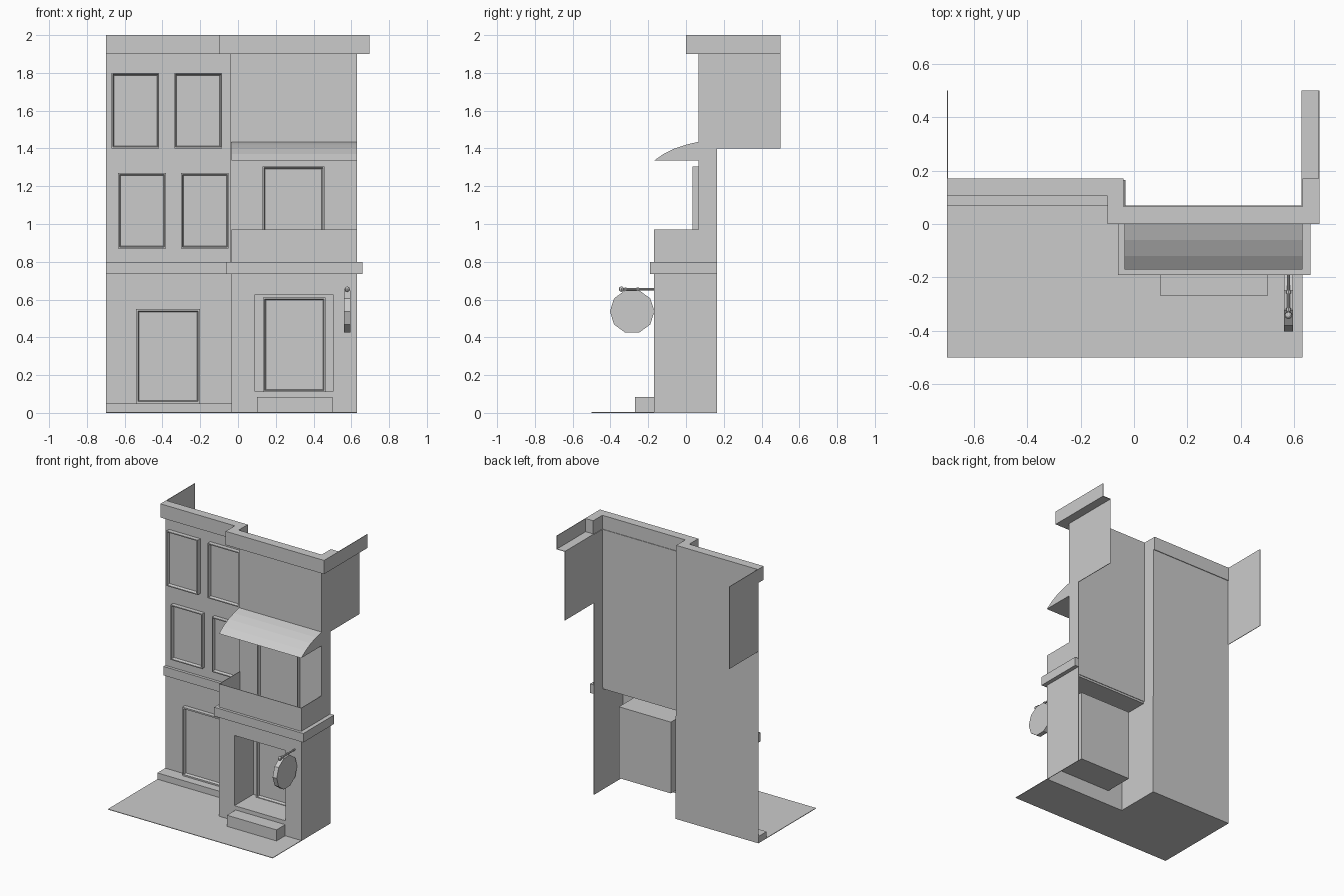
import bpy, bmesh, math
from mathutils import Matrix, Vector

old = bpy.data.objects.get("Cube")
if old:
    bpy.data.objects.remove(old, do_unlink=True)

grey = bpy.data.materials.new("plain grey")
grey.use_nodes = True
GREY = (0.6, 0.6, 0.6, 1)
grey.diffuse_color = GREY
grey.node_tree.nodes["Principled BSDF"].inputs["Base Color"].default_value = GREY
T = 0.004  # thickness of the sheet walls


def finish(name, bm):
    bmesh.ops.recalc_face_normals(bm, faces=bm.faces)
    mesh = bpy.data.meshes.new(name)
    bm.to_mesh(mesh)
    bm.free()
    mesh.materials.append(grey)
    ob = bpy.data.objects.new(name, mesh)
    bpy.context.collection.objects.link(ob)
    return ob


def add_box(bm, x, y, z):
    size = Vector((x[1] - x[0], y[1] - y[0], z[1] - z[0]))
    mid = Vector((sum(x) / 2, sum(y) / 2, sum(z) / 2))
    mat = Matrix.Translation(mid) @ Matrix.Diagonal(size.to_4d())
    bmesh.ops.create_cube(bm, size=1, matrix=mat)


def box(name, x, y, z):
    bm = bmesh.new()
    add_box(bm, x, y, z)
    return finish(name, bm)


def recessed(name, x, y, z, border, depth, lip=0.0):
    """Box whose front face has a border and a sunk panel."""
    bm = bmesh.new()
    add_box(bm, x, y, z)
    bm.normal_update()
    front = min(bm.faces, key=lambda f: f.calc_center_median().y)
    bmesh.ops.inset_region(bm, faces=[front], thickness=border)
    if lip:
        bmesh.ops.inset_region(bm, faces=[front], thickness=lip)
    for v in front.verts:
        v.co.y += depth
    return finish(name, bm)


def prism(name, profile, x0, x1):
    """Extrude a (y, z) profile along x."""
    bm = bmesh.new()
    face = bm.faces.new([bm.verts.new((x0, y, z)) for y, z in profile])
    new = bmesh.ops.extrude_face_region(bm, geom=[face])["geom"]
    for v in new:
        if isinstance(v, bmesh.types.BMVert):
            v.co.x = x1
    return finish(name, bm)


def rod(name, centre, radius, length, axis, sides):
    bm = bmesh.new()
    turn = Matrix.Rotation(math.pi / 2, 4, axis)
    bmesh.ops.create_cone(bm, cap_ends=True, segments=sides, radius1=radius,
                          radius2=radius, depth=length,
                          matrix=Matrix.Translation(centre) @ turn)
    return finish(name, bm)


L, M, R = -0.70, -0.035, 0.63      # left edge, wing joint, right edge
WING, UPPER, SHOP = 0.165, 0.065, -0.17  # front planes of the walls

# Pavement
box("pavement_wing", (L, M), (-0.5, WING), (0, T))
box("pavement_shop", (M, R), (-0.5, SHOP), (0, T))

# Left wing
box("wing_wall", (L, M), (WING - T, WING), (0, 1.9))
box("wing_plinth", (L, M), (0.07, WING), (0, 0.05))
box("wing_band", (L, M), (0.14, WING), (0.735, 0.8))
box("wing_cornice", (L, -0.1), (0.105, 0.17), (1.9, 2))
box("wing_side_return", (L, L + T), (WING, 0.5), (1.4, 2))
recessed("wing_door", (-0.54, -0.2), (0.13, WING), (0.05, 0.55), 0.015, 0.02, 0.008)

# Wing windows, two staggered rows
for row, left, low in (("upper", -0.67, 1.4), ("lower", -0.635, 0.87)):
    for i in range(2):
        x = left + i * 0.333
        recessed(f"{row}_window_{i + 1}", (x, x + 0.253), (0.13, WING),
                 (low, low + 0.4), 0.01, 0.02, 0.008)

# Right upper wall and returns
box("upper_wall", (M, R), (UPPER, UPPER + T), (0.75, 1.9))
box("joint_return", (M - T, M), (UPPER, WING), (0.75, 1.9))
box("upper_side_wall", (R - T, R), (UPPER, WING), (0.75, 1.4))
box("upper_side_return", (R - T, R), (UPPER, 0.5), (1.4, 1.9))

# Right cornice, turning back at both ends
box("front_cornice", (-0.1, 0.695), (0, UPPER), (1.9, 2))
box("joint_cornice", (-0.1, -0.04), (UPPER, 0.17), (1.9, 2))
box("corner_cornice", (R, 0.695), (UPPER, 0.17), (1.9, 2))
box("side_cornice", (0.695 - T, 0.695), (0.17, 0.5), (1.9, 2))
box("side_cornice_ledge", (R - T, 0.695), (0.17, 0.5), (1.9, 1.9 + T))

# Curved awning
awning = [(SHOP, 1.335), (-0.12, 1.37), (-0.06, 1.4), (0, 1.42),
          (UPPER, 1.435), (UPPER, 1.335)]
prism("awning", awning, M, R)

# Balcony with thin parapet, and its window
box("balcony_front", (M, R), (SHOP, SHOP + T), (0.8, 0.97))
box("balcony_left", (M, M + T), (SHOP, UPPER), (0.8, 0.97))
box("balcony_right", (R - T, R), (SHOP, UPPER), (0.8, 0.97))
recessed("balcony_window", (0.13, 0.457), (0.035, UPPER), (0.8, 1.305), 0.01, 0.02, 0.01)

# Shop band and walls
box("shop_band", (-0.06, 0.66), (-0.19, UPPER), (0.735, 0.8))
box("shop_band_side", (R - T, 0.66), (UPPER, WING), (0.735, 0.8))
box("shop_side_wall", (R - T, R), (SHOP, WING), (0, 0.735))
box("shop_joint_wall", (M, M + T), (SHOP, WING), (0, 0.75))

# Shop front around the display opening
NX, NZ, BACK = (0.087, 0.507), (0.11, 0.63), 0.05
box("shop_front_left", (M, NX[0]), (SHOP, SHOP + T), (0, 0.735))
box("shop_front_right", (NX[1], R), (SHOP, SHOP + T), (0, 0.735))
box("shop_front_bottom", NX, (SHOP, SHOP + T), (0, NZ[0]))
box("shop_front_top", NX, (SHOP, SHOP + T), (NZ[1], 0.735))

# Display niche
for side, x in (("left", NX[0]), ("right", NX[1] - T)):
    box(f"niche_{side}", (x, x + T), (SHOP, BACK), NZ)
for side, z in (("floor", NZ[0]), ("ceiling", NZ[1] - T)):
    box(f"niche_{side}", NX, (SHOP, BACK), (z, z + T))
box("niche_back", NX, (BACK - T, BACK), NZ)
recessed("display_window", (0.133, 0.463), (0.02, BACK), (NZ[0], 0.612), 0.012, 0.02, 0.008)

# Front step
box("front_step", (0.1, 0.5), (-0.27, SHOP), (0, 0.085))

# Hanging sign on its bracket
SX = 0.578
rod("sign_disc", (SX, -0.285, 0.537), 0.118, 0.033, 'Y', 10)
rod("sign_bracket", (SX, -0.255, 0.655), 0.006, 0.17, 'X', 8)
for i, y in enumerate((-0.32, -0.255)):
    rod(f"bracket_ring_{i + 1}", (SX, y, 0.655), 0.01, 0.012, 'X', 8)
bm = bmesh.new()
bmesh.ops.create_uvsphere(bm, u_segments=8, v_segments=6, radius=0.014,
                          matrix=Matrix.Translation((SX, -0.342, 0.655)))
finish("bracket_knob", bm)
